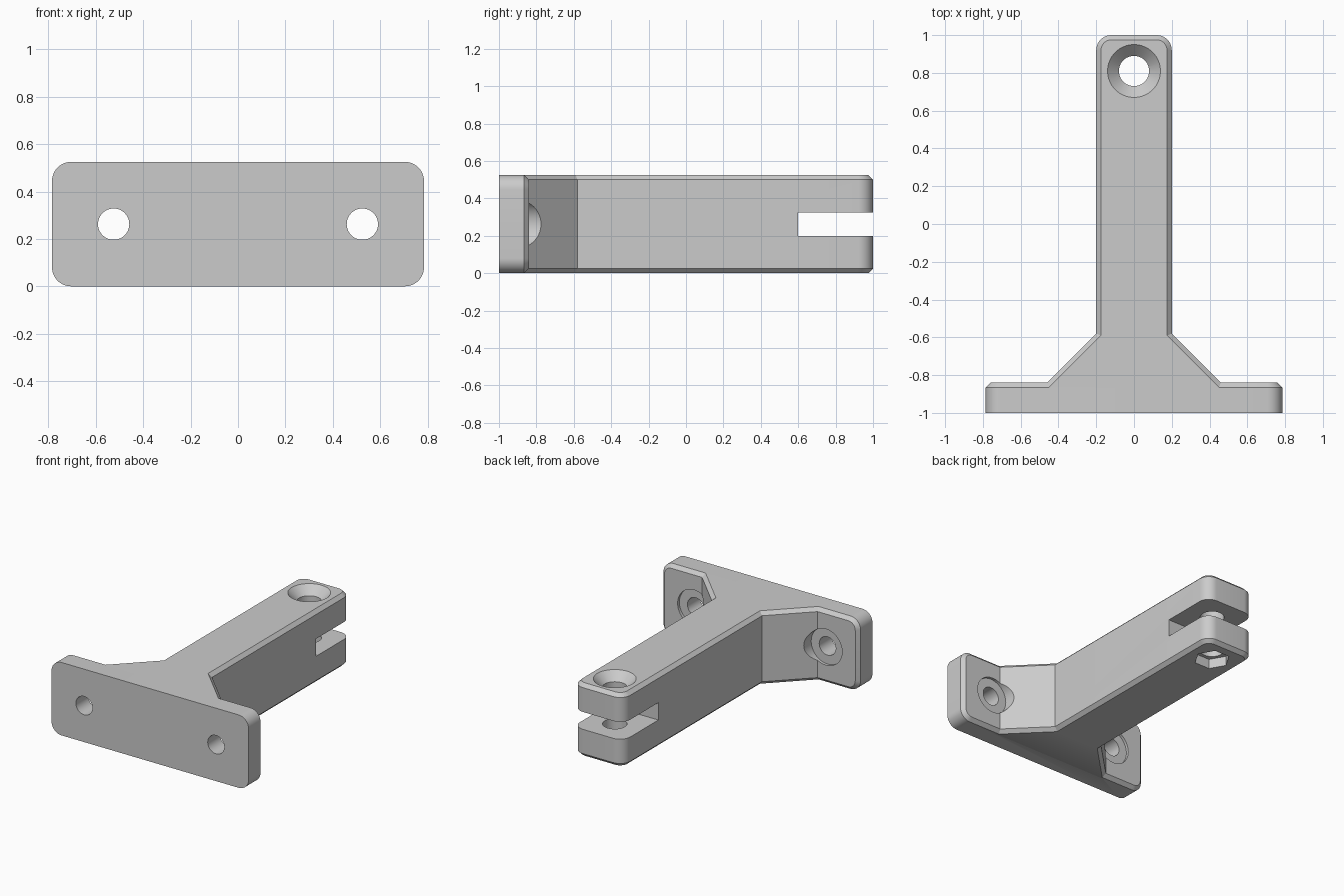
import bpy, bmesh, math
from mathutils import Vector, Matrix

cube = bpy.data.objects.get("Cube")
if cube:
    bpy.data.objects.remove(cube, do_unlink=True)

HEIGHT = 0.525
CHAMFER = 0.025
MID = HEIGHT / 2

grey = bpy.data.materials.new("light grey")
grey.use_nodes = True
grey.diffuse_color = (0.6, 0.6, 0.6, 1)
grey.node_tree.nodes["Principled BSDF"].inputs["Base Color"].default_value = grey.diffuse_color


def to_object(name, bm):
    bmesh.ops.recalc_face_normals(bm, faces=bm.faces)
    mesh = bpy.data.meshes.new(name)
    bm.to_mesh(mesh)
    bm.free()
    mesh.materials.append(grey)
    obj = bpy.data.objects.new(name, mesh)
    bpy.context.collection.objects.link(obj)
    return obj


def outline(corners, steps=10):
    """Turn (x, y, radius) corners into points, rounding square corners."""
    pts = []
    for i, (x, y, r) in enumerate(corners):
        p = Vector((x, y))
        if not r:
            pts.append(p)
            continue
        u = (Vector(corners[i - 1][:2]) - p).normalized() * r
        v = (Vector(corners[(i + 1) % len(corners)][:2]) - p).normalized() * r
        for s in range(steps + 1):
            t = math.pi / 2 * s / steps
            pts.append(p + u + v - v * math.cos(t) - u * math.sin(t))
    return pts


def prism(name, pts, low, high, chamfered, matrix=Matrix()):
    """Extrude an outline along z and chamfer the rims at the given heights."""
    bm = bmesh.new()
    base = bm.faces.new([bm.verts.new((p.x, p.y, low)) for p in pts])
    ext = bmesh.ops.extrude_face_region(bm, geom=[base], use_keep_orig=True)
    bmesh.ops.translate(bm, vec=(0, 0, high - low),
                        verts=[g for g in ext["geom"] if isinstance(g, bmesh.types.BMVert)])
    bmesh.ops.recalc_face_normals(bm, faces=bm.faces)
    rims = [e for e in bm.edges
            if any(all(abs(v.co.z - z) < 1e-5 for v in e.verts) for z in chamfered)]
    bmesh.ops.bevel(bm, geom=rims, offset=CHAMFER, segments=1, affect='EDGES')
    bm.transform(matrix)
    return to_object(name, bm)


def cone(name, start, end, r1, r2, sides=64):
    """Cylinder or cone between two points."""
    a, b = Vector(start), Vector(end)
    bm = bmesh.new()
    turn = (b - a).to_track_quat('Z', 'Y').to_matrix().to_4x4()
    bmesh.ops.create_cone(bm, cap_ends=True, segments=sides, radius1=r1, radius2=r2,
                          depth=(b - a).length,
                          matrix=Matrix.Translation((a + b) / 2) @ turn)
    return to_object(name, bm)


def combine(target, tool, operation):
    mod = target.modifiers.new("combine", 'BOOLEAN')
    mod.operation = operation
    mod.solver = 'EXACT'
    mod.object = tool
    bpy.context.view_layer.objects.active = target
    bpy.ops.object.modifier_apply(modifier=mod.name)
    bpy.data.objects.remove(tool, do_unlink=True)


# Arm with flared gussets running into the plate
half = [(0.52, -0.9, 0), (0.2, -0.58, 0), (0.2, 1, 0.08)]
arm_corners = half + [(-x, y, r) for x, y, r in reversed(half)]
bracket = prism("bracket", outline(arm_corners), 0, HEIGHT, (0, HEIGHT))

# Mounting plate, chamfered on its back rim only
plate_corners = [(-0.785, 0, 0.08), (0.785, 0, 0.08),
                 (0.785, HEIGHT, 0.08), (-0.785, HEIGHT, 0.08)]
plate = prism("mounting_plate", outline(plate_corners), 0.84, 1, (0.84,),
              Matrix.Rotation(math.pi / 2, 4, 'X'))
combine(bracket, plate, 'UNION')

# Screw holes and shallow head clearances in the plate
for x in (-0.525, 0.525):
    combine(bracket, cone("screw_hole", (x, -1.1, MID), (x, -0.7, MID), 0.066, 0.066), 'DIFFERENCE')
    combine(bracket, cone("head_clearance", (x, -0.86, MID), (x, -0.6, MID), 0.13, 0.13), 'DIFFERENCE')

# Slot across the end of the arm
slot_pts = [Vector(p) for p in ((-0.4, 0.6), (0.4, 0.6), (0.4, 1.2), (-0.4, 1.2))]
combine(bracket, prism("slot", slot_pts, 0.2, 0.325, ()), 'DIFFERENCE')

# Pivot bolt hole, countersunk above with a hexagonal nut pocket below
PIVOT = 0.81
combine(bracket, cone("bolt_hole", (0, PIVOT, -0.1), (0, PIVOT, 0.7), 0.08, 0.08), 'DIFFERENCE')
combine(bracket, cone("countersink", (0, PIVOT, 0.463), (0, PIVOT, 0.545), 0.078, 0.16), 'DIFFERENCE')
hexagon = [Vector((0.12 * math.cos(k * math.pi / 3), PIVOT + 0.12 * math.sin(k * math.pi / 3)))
           for k in range(6)]
combine(bracket, prism("nut_pocket", hexagon, -0.1, 0.07, ()), 'DIFFERENCE')

# Smooth the round surfaces, keep the machined edges sharp
bpy.ops.object.select_all(action='DESELECT')
bracket.select_set(True)
bpy.context.view_layer.objects.active = bracket
bpy.ops.object.shade_smooth_by_angle(angle=math.radians(30))
